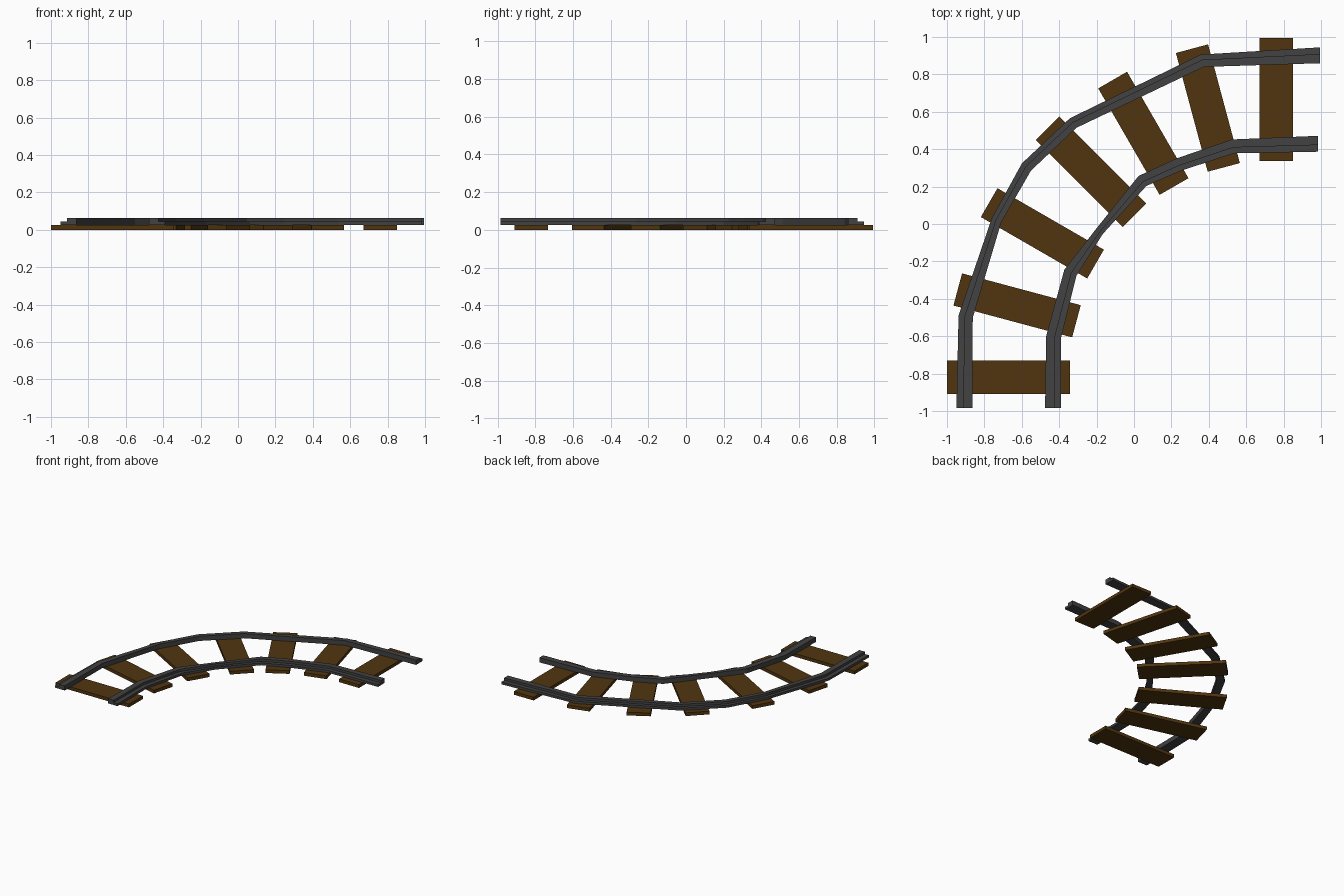
import bpy, bmesh, math
from mathutils import Vector

if "Cube" in bpy.data.objects:
    bpy.data.objects.remove(bpy.data.objects["Cube"])


def material(name, rgb):
    m = bpy.data.materials.new(name)
    m.diffuse_color = (*rgb, 1)
    m.use_nodes = True
    m.node_tree.nodes["Principled BSDF"].inputs["Base Color"].default_value = m.diffuse_color
    return m


wood = material("dark_wood", (0.082, 0.036, 0.005))
steel = material("dark_steel", (0.054, 0.054, 0.056))


def finish(name, bm, mat):
    bmesh.ops.recalc_face_normals(bm, faces=bm.faces[:])
    me = bpy.data.meshes.new(name)
    bm.to_mesh(me)
    bm.free()
    me.materials.append(mat)
    bpy.context.collection.objects.link(bpy.data.objects.new(name, me))


# Sleepers: each turned 15 degrees further round the bend
centres = [(-0.67, -0.82), (-0.625, -0.435), (-0.49, -0.05), (-0.23, 0.28),
           (0.05, 0.485), (0.395, 0.62), (0.76, 0.665)]
for i, (x, y) in enumerate(centres):
    bm = bmesh.new()
    bmesh.ops.create_cube(bm, size=1)
    bmesh.ops.scale(bm, vec=(0.657, 0.178, 0.026), verts=bm.verts)
    ob_name = f"sleeper_{i + 1}"
    c, s = math.cos(math.radians(-15 * i)), math.sin(math.radians(-15 * i))
    for v in bm.verts:
        px, py, pz = v.co
        v.co = (x + px * c - py * s, y + px * s + py * c, pz + 0.013)
    finish(ob_name, bm, wood)


# Rails: stepped profile swept along a path of (x, y, width)
def rail(name, path, side):
    # profile across the rail: flange on one side, raised head on the other
    prof = [(0.5, 0.026), (0.5, 0.045), (0.08, 0.045), (0.08, 0.064),
            (-0.5, 0.064), (-0.5, 0.026)]
    pts = [Vector(p[:2]) for p in path]
    bm = bmesh.new()
    rings = []
    for i, p in enumerate(pts):
        if i == 0:
            n = Vector((-1, 0))
        elif i == len(pts) - 1:
            n = Vector((0, 1))
        else:
            a = (p - pts[i - 1]).normalized()
            b = (pts[i + 1] - p).normalized()
            t = (a + b).normalized()
            n = Vector((-t.y, t.x))
        rings.append([bm.verts.new((*(p + n * u * side * path[i][2]), z))
                      for u, z in prof])
    k = len(prof)
    for r, q in zip(rings, rings[1:]):
        for j in range(k):
            bm.faces.new((r[j], r[(j + 1) % k], q[(j + 1) % k], q[j]))
    bm.faces.new(rings[0])
    bm.faces.new(rings[-1])
    finish(name, bm, steel)


rail("outer_rail", [(-0.907, -0.985, 0.085), (-0.9, -0.495, 0.077),
                    (-0.735, 0.02, 0.055), (-0.575, 0.305, 0.062),
                    (-0.325, 0.54, 0.062), (0.365, 0.873, 0.068),
                    (0.995, 0.902, 0.085)], 1)
rail("inner_rail", [(-0.433, -0.985, 0.085), (-0.43, -0.605, 0.08),
                    (-0.34, -0.26, 0.072), (-0.185, -0.04, 0.045),
                    (0.045, 0.23, 0.068), (0.24, 0.318, 0.07),
                    (0.53, 0.415, 0.075), (0.985, 0.429, 0.085)], -1)
